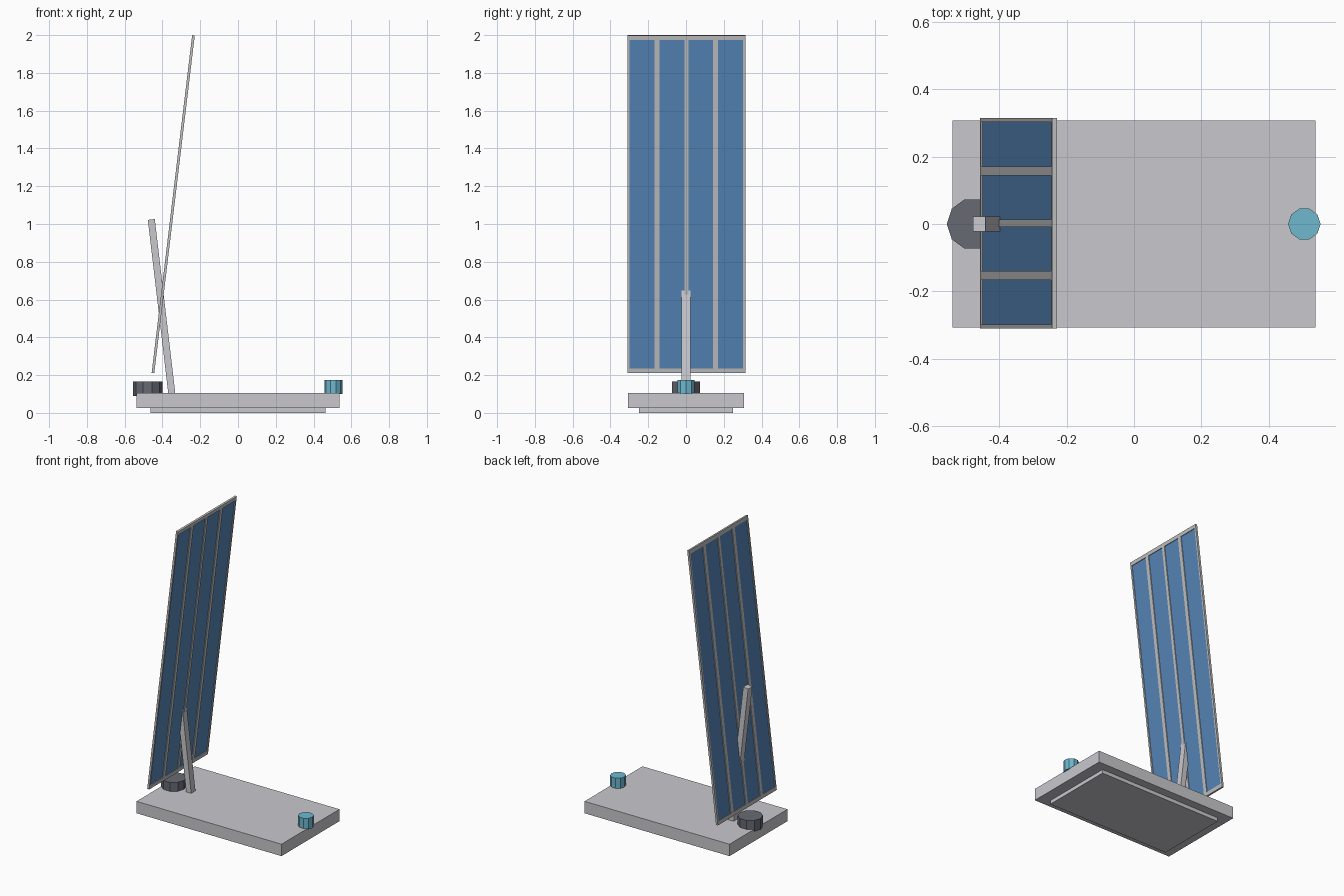
import bpy
import math
from mathutils import Matrix, Vector

if "Cube" in bpy.data.objects:
    bpy.data.objects.remove(bpy.data.objects["Cube"])


def material(name, rgb):
    lin = [((c / 255 + 0.055) / 1.055) ** 2.4 for c in rgb]
    mat = bpy.data.materials.new(name)
    mat.use_nodes = True
    mat.diffuse_color = (*lin, 1)
    mat.node_tree.nodes["Principled BSDF"].inputs["Base Color"].default_value = (*lin, 1)
    return mat


light_grey = material("light grey", (201, 201, 206))
frame_grey = material("frame grey", (192, 192, 193))
cell_blue = material("cell blue", (86, 134, 184))
slate = material("dark slate", (103, 106, 116))
cyan = material("cyan", (110, 184, 207))


def box(name, size, centre, mat, placement=Matrix()):
    """Box given by size and centre in the frame of placement."""
    bpy.ops.mesh.primitive_cube_add(size=1)
    obj = bpy.context.object
    obj.name = name
    obj.data.transform(Matrix.Translation(centre) @ Matrix.Diagonal((*size, 1)))
    obj.matrix_world = placement
    obj.data.materials.append(mat)
    return obj


def knob(name, x, radius, z_low, z_high, mat):
    """Ten-sided knob standing upright, with a corner pointing along x."""
    bpy.ops.mesh.primitive_cylinder_add(
        vertices=10, radius=radius, depth=z_high - z_low,
        location=(x, 0, (z_low + z_high) / 2), rotation=(0, 0, math.pi / 2))
    obj = bpy.context.object
    obj.name = name
    obj.data.materials.append(mat)


def tilted(centre, degrees):
    return Matrix.Translation(centre) @ Matrix.Rotation(math.radians(degrees), 4, "Y")


# Base slab and the smaller foot plate below it
box("base", (1.077, 0.615, 0.08), (0, 0, 0.065), light_grey)
box("foot_plate", (0.925, 0.5, 0.03), (0, 0, 0.015), light_grey)

# Knobs at both ends of the base
knob("dark_knob", -0.478, 0.077, 0.09, 0.165, slate)
knob("cyan_knob", 0.505, 0.048, 0.1, 0.173, cyan)

# Leaning strut
low, high = Vector((-0.349, 0, 0.09)), Vector((-0.459, 0, 1.024))
lean = math.degrees(math.atan2(high.x - low.x, high.z - low.z))
box("strut", (0.037, 0.045, (high - low).length), (0, 0, 0), light_grey,
    tilted((low + high) / 2, lean))

# Tilted panel: frame rails, dividers and recessed cells
length, width, depth, rail = 1.8, 0.625, 0.014, 0.025
panel = tilted((-0.343, 0.002, 1.105), 6.84)
for side, label in ((-1, "lower"), (1, "upper")):
    box(f"{label}_rail", (depth, width, rail),
        (0, 0, side * (length - rail) / 2), frame_grey, panel)
for side, label in ((-1, "right"), (1, "left")):
    box(f"{label}_rail", (depth, 0.012, length - 2 * rail),
        (0, side * (width - 0.012) / 2, 0), frame_grey, panel)
for i, thickness in enumerate((0.027, 0.022, 0.027)):
    box(f"divider_{i + 1}", (depth, thickness, length - 2 * rail),
        (0, (i - 1) * 0.155, 0), frame_grey, panel)
box("cells", (0.004, width - 0.02, length - 2 * rail + 0.01),
    (0, 0, 0), cell_blue, panel)
